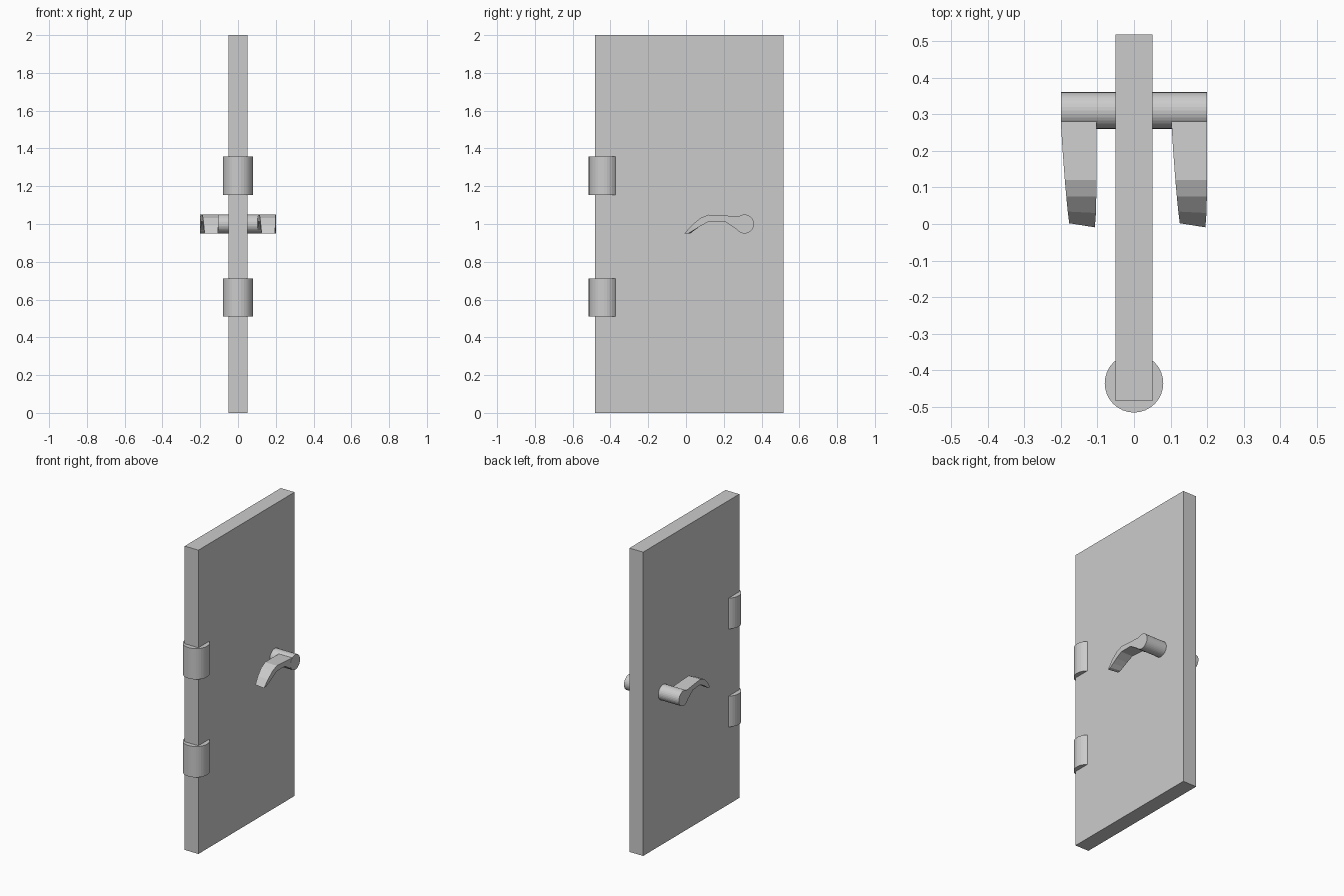
import bpy, bmesh
from math import pi

if "Cube" in bpy.data.objects:
    bpy.data.objects.remove(bpy.data.objects["Cube"])


def cylinder(name, loc, radius, depth, rot=(0, 0, 0)):
    bpy.ops.mesh.primitive_cylinder_add(vertices=32, radius=radius, depth=depth,
                                        location=loc, rotation=rot)
    ob = bpy.context.object
    ob.name = name
    return ob


# Door slab
bpy.ops.mesh.primitive_cube_add(size=1, location=(0, 0.017, 1))
door = bpy.context.object
door.name = "door_panel"
door.scale = (0.1, 1.0, 2.0)

# Hinge barrels
for name, z in (("lower_hinge", 0.611), ("upper_hinge", 1.256)):
    cylinder(name, (0, -0.435, z), 0.08, 0.203)

# Handle spindle running through the door
cylinder("handle_spindle", (0, 0.31, 1.0), 0.05, 0.4, (0, pi / 2, 0))

# Lever stations: top (y, z), bottom (y, z), left x, right x, end skew in y
STATIONS = [
    (0.280, 1.040, 0.295, 0.953, -0.200, -0.103, 0),
    (0.200, 1.045, 0.205, 1.013, -0.195, -0.103, 0),
    (0.120, 1.049, 0.120, 1.013, -0.189, -0.103, 0),
    (0.075, 1.031, 0.075, 0.988, -0.185, -0.103, 0),
    (0.030, 0.993, 0.042, 0.968, -0.181, -0.104, 0.004),
    (-0.009, 0.949, 0.014, 0.951, -0.177, -0.107, 0.011),
]


def lever(name, x):
    bm = bmesh.new()
    rings = []
    for yt, zt, yb, zb, xl, xr, skew in STATIONS:
        rings.append([bm.verts.new(p) for p in (
            (xl, yt + skew, zt), (xr, yt, zt), (xr, yb, zb), (xl, yb + skew, zb))])
    for a, b in zip(rings, rings[1:]):
        for i in range(4):
            j = (i + 1) % 4
            bm.faces.new((a[i], a[j], b[j], b[i]))
    bm.faces.new(rings[0])
    bm.faces.new(rings[-1])
    bmesh.ops.recalc_face_normals(bm, faces=bm.faces)
    mesh = bpy.data.meshes.new(name)
    bm.to_mesh(mesh)
    bm.free()
    ob = bpy.data.objects.new(name, mesh)
    ob.location.x = x
    bpy.context.collection.objects.link(ob)


# The same lever on each side of the door
lever("left_lever", 0)
lever("right_lever", 0.302)
